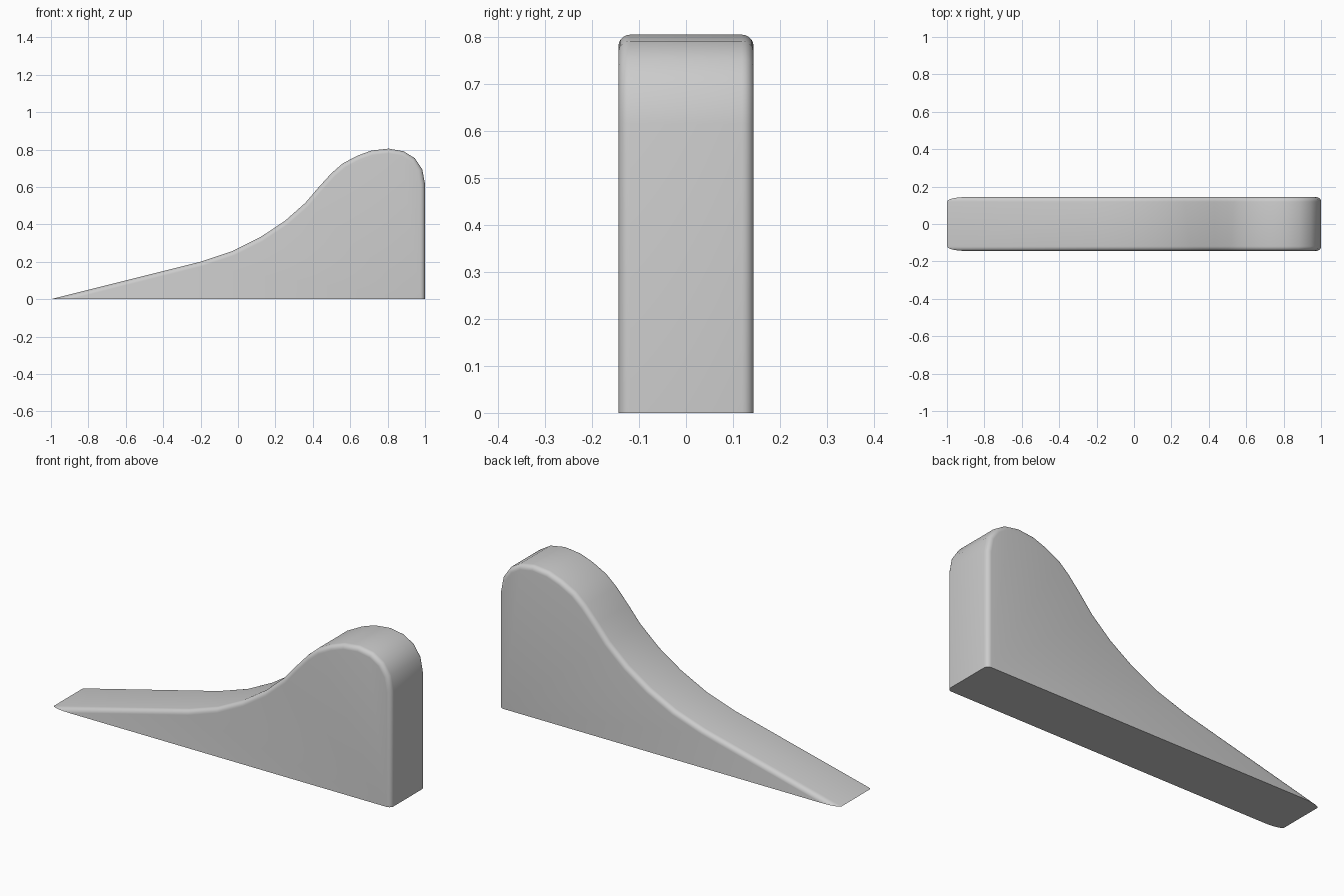
import bpy, bmesh, math
from mathutils import Vector

if "Cube" in bpy.data.objects:
    bpy.data.objects.remove(bpy.data.objects["Cube"])

HALF_WIDTH, RADIUS, STEPS = 0.144, 0.025, 5

# Upper outline from the thin tip, over the hump, down to the heel
outline = [Vector(p) for p in [
    (-1, 0), (-0.2, 0.2), (-0.03, 0.257), (0.12, 0.332), (0.25, 0.418),
    (0.36, 0.515), (0.43, 0.597), (0.50, 0.674), (0.56, 0.726), (0.64, 0.768),
    (0.715, 0.795), (0.805, 0.805), (0.885, 0.791), (0.945, 0.754),
    (0.985, 0.695), (1, 0.615), (1, 0)]]


def inset(points, d):
    """Offset the outline inward, keeping both ends on the ground."""
    normals = []
    for a, b in zip(points, points[1:]):
        t = (b - a).normalized()
        normals.append(Vector((t.y, -t.x)))
    ground = Vector((0, 1))
    normals = [ground] + normals + [ground]
    result = []
    for i, p in enumerate(points):
        n, m = normals[i], normals[i + 1]
        if i in (0, len(points) - 1):
            side = m if i == 0 else n
            result.append(Vector((p.x + d / side.x, 0)))
        else:
            result.append(p + (n + m) * d / (1 + n.dot(m)))
    return result


# Layers across the width: quarter-round, straight, quarter-round
angles = [math.pi / 2 * i / STEPS for i in range(STEPS + 1)]
half = [(HALF_WIDTH - RADIUS + RADIUS * math.sin(a), RADIUS * (1 - math.cos(a)))
        for a in angles]
layers = [(-y, d) for y, d in reversed(half)] + half

bm = bmesh.new()
rings = [[bm.verts.new((p.x, y, p.y)) for p in inset(outline, d)]
         for y, d in layers]
for r, s in zip(rings, rings[1:]):
    for i in range(len(outline) - 1):
        bm.faces.new((r[i], r[i + 1], s[i + 1], s[i]))

# Flat sides and flat base
bm.faces.new(rings[0])
bm.faces.new(rings[-1])
bm.faces.new([r[0] for r in rings] + [r[-1] for r in reversed(rings)])
bmesh.ops.recalc_face_normals(bm, faces=bm.faces[:])

mesh = bpy.data.meshes.new("door_wedge")
bm.to_mesh(mesh)
bm.free()
wedge = bpy.data.objects.new("door_wedge", mesh)
bpy.context.collection.objects.link(wedge)
bpy.context.view_layer.objects.active = wedge
wedge.select_set(True)
bpy.ops.object.shade_smooth_by_angle(angle=math.radians(35))
